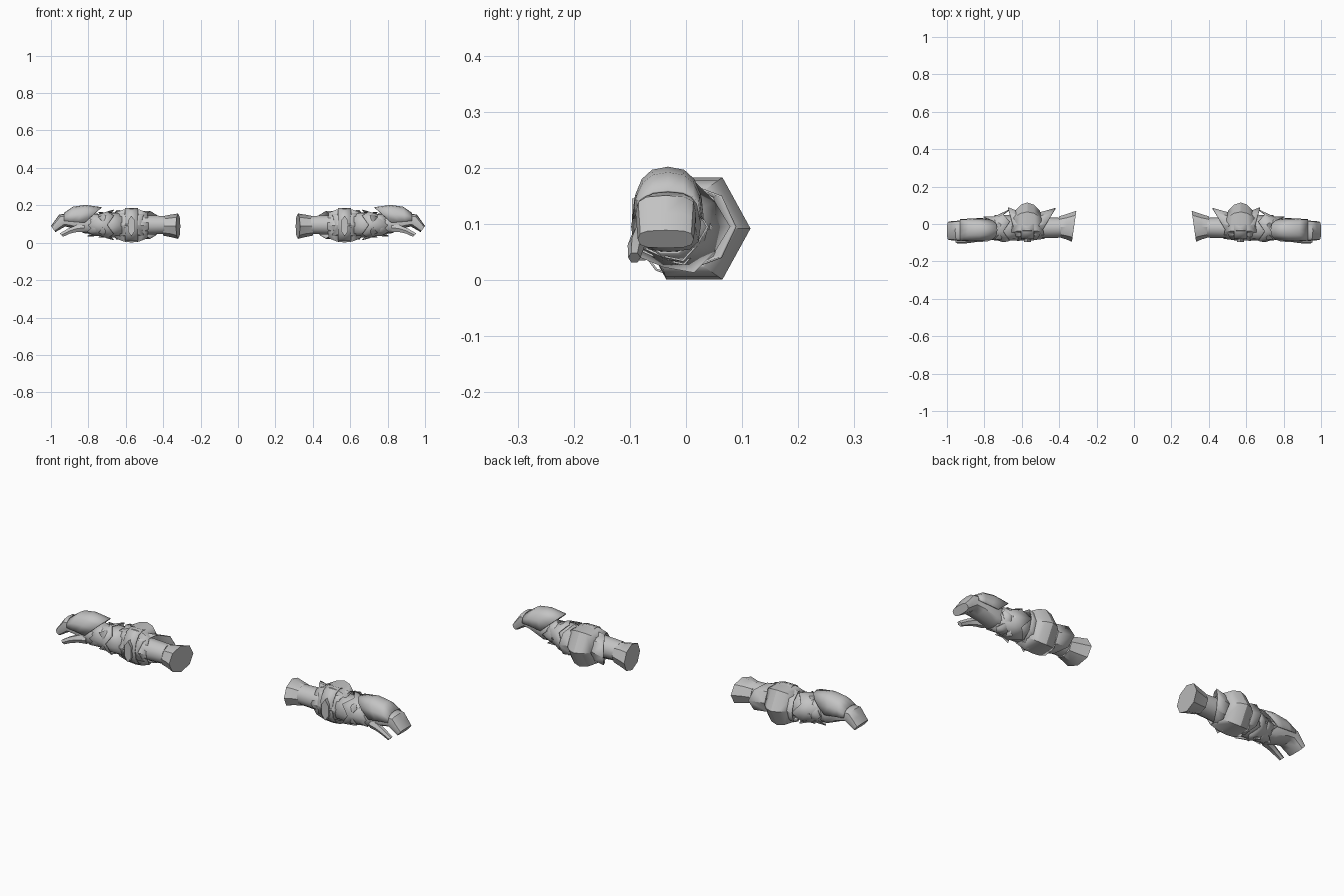
import bpy, bmesh, math
from mathutils import Matrix, Vector

old = bpy.data.objects.get("Cube")
if old:
    bpy.data.objects.remove(old, do_unlink=True)

steel = bpy.data.materials.new("grey_steel")
steel.use_nodes = True
GREY = (.55, .55, .55, 1)
steel.diffuse_color = GREY
for node in steel.node_tree.nodes:
    if node.type == 'BSDF_PRINCIPLED':
        node.inputs["Base Color"].default_value = GREY

ELBOW = .57


def finish(name, bm, shell=False, crease=40):
    """Turn a bmesh into a mirrored pair of parts."""
    bmesh.ops.recalc_face_normals(bm, faces=bm.faces[:])
    mesh = bpy.data.meshes.new(name)
    bm.to_mesh(mesh)
    bm.free()
    mesh.materials.append(steel)
    obj = bpy.data.objects.new(name, mesh)
    bpy.context.collection.objects.link(obj)
    bpy.ops.object.select_all(action='DESELECT')
    obj.select_set(True)
    bpy.context.view_layer.objects.active = obj
    bpy.ops.object.shade_smooth_by_angle(angle=math.radians(crease))
    if shell:
        solid = obj.modifiers.new("thickness", 'SOLIDIFY')
        solid.thickness = .004
    mirror = obj.modifiers.new("pair", 'MIRROR')
    mirror.use_mirror_merge = False


def ring(x, width, height, y=-.02, z=.095, lean=0, pitch=0, spike=0):
    """Cross-section of the arm: lean slants its back, pitch slants its top,
    and spike pulls every other point out along the arm."""
    def point(angle, index, boxy):
        c = math.copysign(abs(math.cos(angle)) ** boxy, math.cos(angle))
        s = math.copysign(abs(math.sin(angle)) ** boxy, math.sin(angle))
        tip = index % 2 == 0
        grow = .88 if spike and not tip else 1
        along = x + lean * c + pitch * s + spike * tip
        return Vector((along, y + width * c * grow, z + height * s * grow))
    return point


def loft(name, rings, sides=8, turn=math.tau, boxy=1, shell=False, crease=40):
    """Skin a row of rings; a turn below a full circle leaves an open arc."""
    bm = bmesh.new()
    closed = turn == math.tau
    count = sides if closed else sides + 1
    loops = [[bm.verts.new(point(turn * i / sides, i, boxy))
              for i in range(count)] for point in rings]
    for a, b in zip(loops, loops[1:]):
        for i in range(sides):
            j = (i + 1) % count
            bm.faces.new((a[i], a[j], b[j], b[i]))
    if not shell:
        bm.faces.new(loops[0])
        bm.faces.new(loops[-1])
    finish(name, bm, shell, crease)


def steps(count):
    """Evenly spaced values from zero to one."""
    return [i / count for i in range(count + 1)]


# Flared cuff at the upper end of the arm
loft("arm_cuff", [
    ring(.32, width=.083, height=.068, y=-.012, z=.088, lean=-.012),
    ring(.36, width=.068, height=.06, y=-.015, z=.09),
    ring(.4, width=.056, height=.052, y=-.015, z=.09)])

# Inner sleeve running to the wrist
loft("arm_sleeve", [
    ring(.39, width=.053, height=.05),
    ring(.6, width=.06, height=.06),
    ring(.8, width=.05, height=.045, y=-.03)], sides=10)

# Slanted wings either side of the elbow, open at their rims
for side, reach, slant in (("upper", -.1, -.05), ("lower", .08, .025)):
    loft(side + "_elbow_wing", [
        ring(ELBOW, width=.065, height=.07),
        ring(ELBOW + reach / 2, width=.075, height=.074, lean=slant / 2, y=-.01),
        ring(ELBOW + reach, width=.086, height=.075, lean=slant, y=0)],
        shell=True)

# Faceted dome over the elbow, swelling towards its middle
dome = []
for t in (-1, -.5, 0, .5, 1):
    swell = 1 - t * t / 4
    dome.append(ring(ELBOW + .08 * t, width=.1 * swell, height=.105 * swell,
                     y=.015 - .02 * t * t, z=.092, lean=-.012 * t))
loft("elbow_dome", dome, sides=6, shell=True, crease=25)

# Strap around the elbow
loft("elbow_strap", [
    ring(ELBOW + offset, width=.068, height=.09)
    for offset in (-.035, .035)], sides=12, shell=True)

# Six-sided buckle on the front of the strap
bm = bmesh.new()
bmesh.ops.create_cone(
    bm, cap_ends=True, segments=6, radius1=1, radius2=1, depth=1,
    matrix=Matrix.Translation((ELBOW, -.084, .09))
    @ Matrix.Diagonal((.022, .024, .055, 1))
    @ Matrix.Rotation(math.pi / 2, 4, 'X'))
finish("strap_buckle", bm)

# Forearm guard with spikes pointing back at the elbow
loft("forearm_guard", [
    ring(.7, width=.094, height=.086, y=-.015, spike=-.035),
    ring(.73, width=.068, height=.064),
    ring(.8, width=.054, height=.05, y=-.03)], sides=10, shell=True)

# Forearm band and wrist guard with spikes pointing at the hand
for name, begin, end, girth in (("forearm_band", .62, .71, .072),
                                ("wrist_guard", .72, .77, .065)):
    loft(name, [
        ring(begin, width=girth * .95, height=girth * .95),
        ring(end, width=girth, height=girth, y=-.025, spike=.035)],
        sides=10, shell=True)

# Palm and the curled mitten of fingers
palm = [
    ring(.76, width=.048, height=.044, y=-.03),
    ring(.82, width=.057, height=.05, y=-.03, z=.1),
    ring(.89, width=.055, height=.04, y=-.033, z=.118)]
fingers = [
    ring(.94 + .048 * t, width=.054 - .004 * t, height=.032 - .016 * t,
         y=-.036, z=.119 - .046 * t, pitch=.016 - .004 * t)
    for t in steps(2)]
loft("hand", palm + fingers, sides=12, boxy=.65)

# Domed plate over the back of the hand, swept back at the top
loft("hand_plate", [
    ring(.82 + .11 * t, width=.064 - .006 * t, height=.083 + .06 * t - .1 * t * t,
         y=-.032, z=.107 + .01 * t, pitch=-.09 * (1 - t) ** 2)
    for t in steps(3)], turn=math.pi, boxy=.8, shell=True)

# Thumb curving forward and down to a narrow tip
loft("thumb", [
    ring(.82 + .125 * t, width=.024 - .013 * t, height=.026 - .016 * t,
         y=-.067 - .025 * math.sin(t * math.pi / 2), z=.08 - .04 * t * t,
         pitch=.01 * t)
    for t in steps(3)], sides=6)
